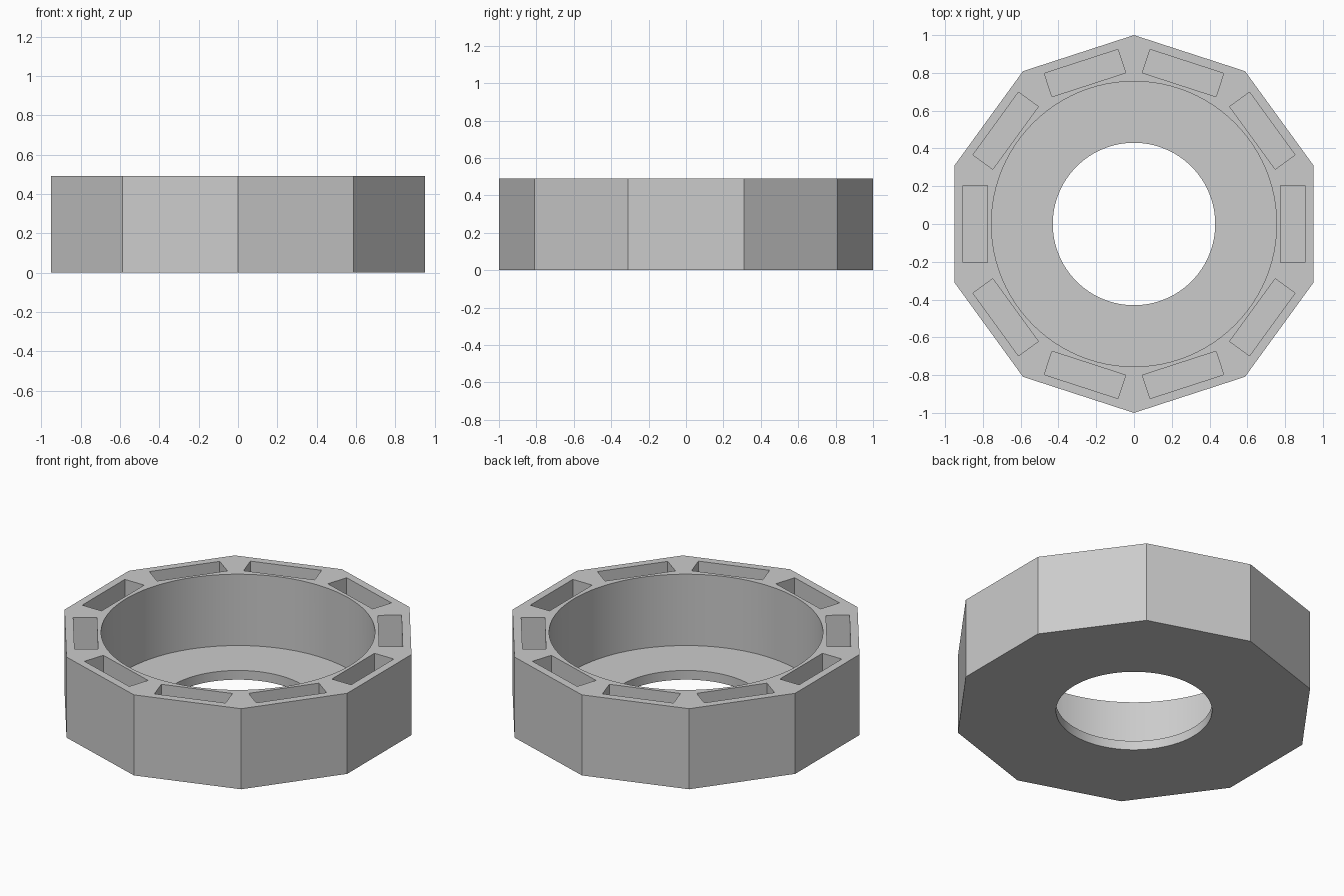
import bpy, bmesh, math
from mathutils import Matrix, Vector

SIDES = 10
HEIGHT = 0.49
FLOOR = 0.056
BORE_RADIUS = 0.755
HOLE_RADIUS = 0.43
POCKET_SIZE = (0.13, 0.41)
POCKET_DISTANCE = 0.84
OVERSHOOT = 0.1
SEGMENTS = 96

cube = bpy.data.objects.get("Cube")
if cube:
    bpy.data.objects.remove(cube, do_unlink=True)

grey = bpy.data.materials.new("light grey")
grey.use_nodes = True
colour = (0.6, 0.6, 0.6, 1)
grey.diffuse_color = colour
grey.node_tree.nodes["Principled BSDF"].inputs["Base Color"].default_value = colour


def make_object(name, bm):
    bmesh.ops.recalc_face_normals(bm, faces=bm.faces)
    mesh = bpy.data.meshes.new(name)
    bm.to_mesh(mesh)
    bm.free()
    mesh.materials.append(grey)
    obj = bpy.data.objects.new(name, mesh)
    bpy.context.collection.objects.link(obj)
    return obj


def add_lathe(bm, profile, count, start=0.0):
    """Stack rings of (radius, z) into a closed solid."""
    rings = []
    for radius, z in profile:
        ring = []
        for i in range(count):
            a = start + math.tau * i / count
            ring.append(bm.verts.new((radius * math.cos(a), radius * math.sin(a), z)))
        rings.append(ring)
    for low, high in zip(rings, rings[1:]):
        for i in range(count):
            j = (i + 1) % count
            bm.faces.new((low[i], low[j], high[j], high[i]))
    bm.faces.new(rings[0])
    bm.faces.new(rings[-1])


# Ten-sided body with a corner facing front and back
bm = bmesh.new()
add_lathe(bm, [(1, 0), (1, HEIGHT)], SIDES, math.pi / 2)
body = make_object("ring_housing", bm)

# Stepped bore: wide recess above a smaller through hole
bm = bmesh.new()
top = HEIGHT + OVERSHOOT
add_lathe(bm, [(HOLE_RADIUS, -OVERSHOOT), (HOLE_RADIUS, FLOOR),
               (BORE_RADIUS, FLOOR), (BORE_RADIUS, top)], SEGMENTS)

# One blind slot behind each flat side
for i in range(SIDES):
    place = (Matrix.Rotation(math.tau * i / SIDES, 4, "Z")
             @ Matrix.Translation(Vector((POCKET_DISTANCE, 0, (FLOOR + top) / 2)))
             @ Matrix.Diagonal((*POCKET_SIZE, top - FLOOR, 1)))
    bmesh.ops.create_cube(bm, size=1, matrix=place)
cutter = make_object("bore_and_slot_cutter", bm)
cutter.hide_render = True

# Cut the body and keep only the result
cut = body.modifiers.new("cut", "BOOLEAN")
cut.operation = "DIFFERENCE"
cut.solver = "EXACT"
cut.object = cutter
bpy.ops.object.select_all(action="DESELECT")
body.select_set(True)
bpy.context.view_layer.objects.active = body
bpy.ops.object.modifier_apply(modifier=cut.name)
bpy.data.objects.remove(cutter, do_unlink=True)

# Smooth round walls, crisp edges elsewhere
bpy.ops.object.shade_smooth_by_angle(angle=math.radians(20))
